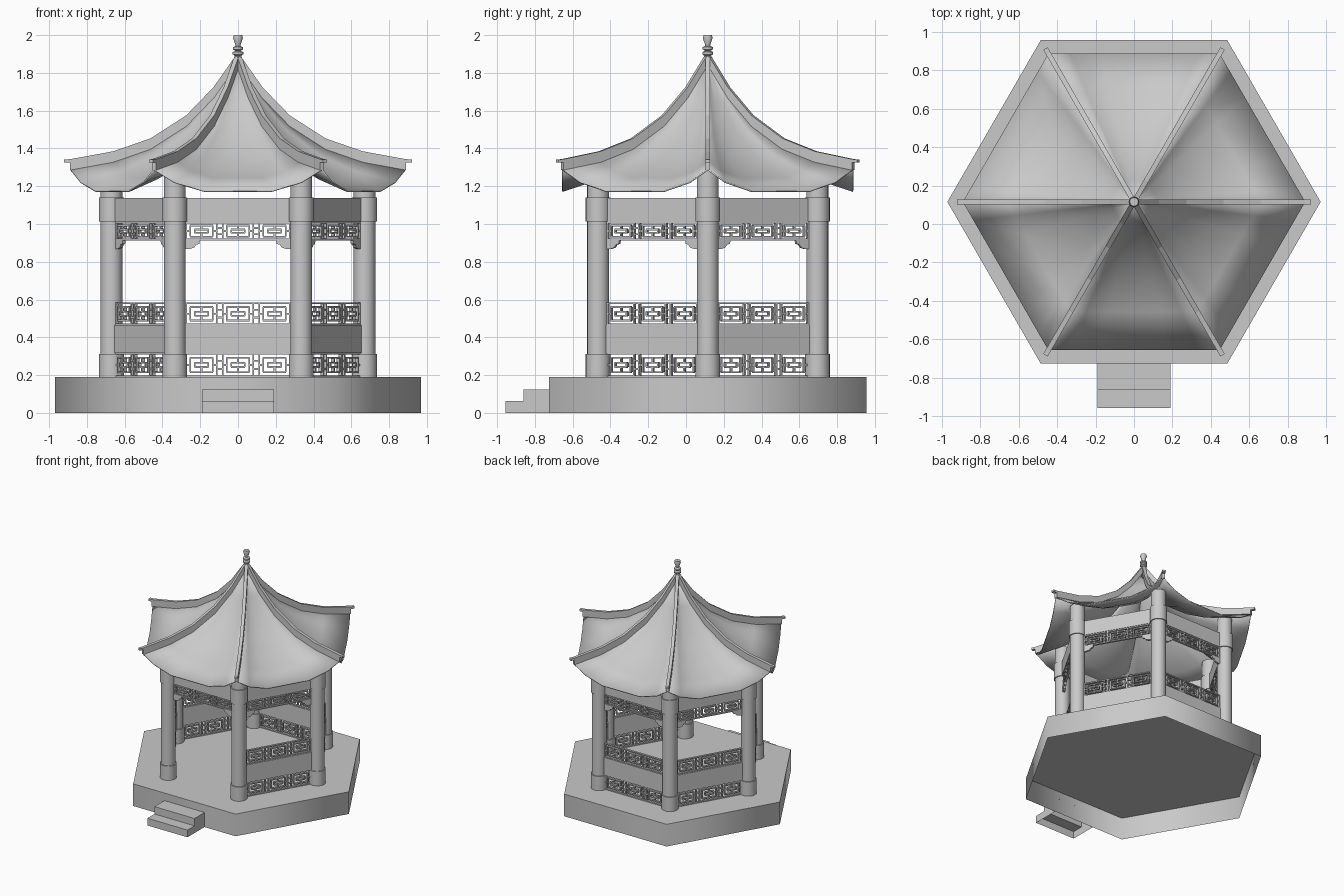
import bpy, bmesh
from math import radians, cos, pi
from mathutils import Matrix, Vector

if "Cube" in bpy.data.objects:
    bpy.data.objects.remove(bpy.data.objects["Cube"])

CENTRE = Matrix.Translation((0, 0.115, 0))
PILLAR_R = 0.67            # radius of the pillar circle
WALL = PILLAR_R * cos(pi / 6)
SIDES = [CENTRE @ Matrix.Rotation(k * pi / 3, 4, 'Z') for k in range(6)]  # local -y is outward
CORNER_TURN = Matrix.Rotation(pi / 6, 4, 'Z')    # turns a frame from a side to a corner
SPAN = 0.56                # clear width between pillars
EAVE_R = 0.89

stone = bpy.data.materials.new("light_grey_stone")
stone.use_nodes = True
GREY = (0.588, 0.588, 0.588, 1)
stone.diffuse_color = GREY
stone.node_tree.nodes["Principled BSDF"].inputs["Base Color"].default_value = GREY


def finish(name, bm, angle=None, recalc=True):
    """Turn a bmesh into a named object, smooth below the given angle."""
    if recalc:
        bmesh.ops.recalc_face_normals(bm, faces=bm.faces)
    mesh = bpy.data.meshes.new(name)
    bm.to_mesh(mesh)
    bm.free()
    mesh.materials.append(stone)
    obj = bpy.data.objects.new(name, mesh)
    bpy.context.collection.objects.link(obj)
    if angle:
        bpy.ops.object.select_all(action='DESELECT')
        obj.select_set(True)
        bpy.context.view_layer.objects.active = obj
        bpy.ops.object.shade_smooth_by_angle(angle=radians(angle))
    return obj


def box(bm, frame, x, y, z):
    """Box from (low, high) ranges on each axis."""
    size = [b - a for a, b in (x, y, z)]
    mid = [(a + b) / 2 for a, b in (x, y, z)]
    bmesh.ops.create_cube(bm, size=1, matrix=frame @ Matrix.Translation(mid) @ Matrix.Diagonal((*size, 1)))


def cylinder(bm, frame, r, z0, z1, sides=24):
    bmesh.ops.create_cone(bm, cap_ends=True, segments=sides, radius1=r, radius2=r, depth=z1 - z0,
                          matrix=frame @ Matrix.Translation((0, 0, (z0 + z1) / 2)))


def prism(bm, frame, outline, axis, low, high):
    """Extrude a 2D outline (a, z) along local x or y."""
    def put(a, z, d):
        return bm.verts.new(frame @ Vector((d, a, z) if axis == 'x' else (a, d, z)))
    ends = [[put(a, z, d) for a, z in outline] for d in (low, high)]
    for ring in ends:
        bm.faces.new(ring)
    for i in range(len(outline)):
        j = (i + 1) % len(outline)
        bm.faces.new((ends[0][i], ends[0][j], ends[1][j], ends[1][i]))


def drop_faces(bm, test):
    bmesh.ops.recalc_face_normals(bm, faces=bm.faces)
    bmesh.ops.delete(bm, geom=[f for f in bm.faces if test(f.calc_center_median())], context='FACES_ONLY')


# Hexagonal plinth with corners on the x axis, open underneath
bm = bmesh.new()
cylinder(bm, CENTRE @ CORNER_TURN, 0.97, 0, 0.19, 6)
drop_faces(bm, lambda c: c.z < 0.001)
finish("plinth", bm, 65, recalc=False)

# Two front steps, open underneath and against the plinth
bm = bmesh.new()
prism(bm, Matrix(), [(-0.725, 0), (-0.725, 0.125), (-0.86, 0.125), (-0.86, 0.062), (-0.955, 0.062), (-0.955, 0)],
      'x', -0.19, 0.19)
drop_faces(bm, lambda c: c.z < 0.001 or c.y > -0.726)
finish("front_steps", bm, recalc=False)

# Pillars with a foot and a head collar
pillars, collars = bmesh.new(), bmesh.new()
for side in SIDES:
    spot = side @ Matrix.Translation((PILLAR_R / 2, -WALL, 0))
    cylinder(pillars, spot, 0.058, 0.19, 1.28)
    cylinder(collars, spot, 0.066, 0.19, 0.312)
    cylinder(collars, spot, 0.066, 1.012, 1.14)
finish("pillars", pillars, 40)
finish("pillar_collars", collars, 40)


# Fretwork band: rails, three nested-frame motifs, and ties between them
def fretwork(bm, side, z0, z1):
    bar = 0.009
    mid = (z0 + z1) / 2
    h = z1 - z0
    depth = (-WALL - 0.009, -WALL + 0.009)

    def across(xa, xb, z):
        box(bm, side, (xa, xb), depth, (z - bar / 2, z + bar / 2))

    def upright(x, za, zb):
        box(bm, side, (x - bar / 2, x + bar / 2), depth, (za, zb))

    across(-SPAN / 2, SPAN / 2, z0 + bar / 2)
    across(-SPAN / 2, SPAN / 2, z1 - bar / 2)
    for cx in (-0.193, 0, 0.193):
        for s in (-1, 1):
            upright(cx + s * 0.081, z0, z1)                      # outer frame
            upright(cx + s * 0.06, mid - h * 0.3, mid + h * 0.3)   # middle frame
            across(cx - 0.06, cx + 0.06, mid + s * h * 0.3)
            across(cx - 0.036, cx + 0.036, mid + s * h * 0.09)     # inner slot
            upright(cx + s * 0.036, mid - h * 0.09, mid + h * 0.09)
            across(cx + s * 0.0705 - 0.0105, cx + s * 0.0705 + 0.0105, mid)
            upright(cx, mid + s * h * 0.2 - h * 0.1, mid + s * h * 0.2 + h * 0.1)
    for cx in (-0.0965, 0.0965):
        for s in (-1, 1):
            across(cx - 0.0155, cx + 0.0155, mid + s * h * 0.17)


lintels, friezes, brackets = bmesh.new(), bmesh.new(), bmesh.new()
panels, rails = bmesh.new(), bmesh.new()
BRACKET = [(0.285, 0.915), (0.2, 0.915), (0.205, 0.895), (0.222, 0.89), (0.232, 0.875), (0.255, 0.868), (0.285, 0.868)]
for k, side in enumerate(SIDES):
    beam = (-WALL - 0.014, -WALL + 0.014)
    box(lintels, side, (-SPAN / 2, SPAN / 2), beam, (1.012, 1.138))
    fretwork(friezes, side, 0.913, 1.012)
    for s in (-1, 1):
        prism(brackets, side, [(s * a, z) for a, z in BRACKET], 'y', -WALL - 0.009, -WALL + 0.009)
    if k:                                   # the front bay is the open entrance
        box(panels, side, (-SPAN / 2, SPAN / 2), beam, (0.318, 0.465))
        fretwork(rails, side, 0.19, 0.318)
        fretwork(rails, side, 0.465, 0.585)
finish("lintels", lintels)
finish("frieze_fretwork", friezes)
finish("corner_brackets", brackets)
finish("railing_panels", panels)
finish("railing_fretwork", rails)

# Roof: ridge line as (radius, height of the ridge top), panels sag between the ridges
RIDGE = [(EAVE_R, 1.343), (0.66, 1.385), (0.464, 1.453), (0.274, 1.575), (0.13, 1.724), (0.01, 1.895)]
RIDGE_DROP = 0.05
ACROSS = (-1, -0.75, -0.4, 0.4, 0.75, 1)     # positions across a panel, flat in the middle
bm = bmesh.new()
for side in SIDES:
    rows = []
    for r, top in RIDGE:
        row = []
        for u in ACROSS:
            sag = 0.125 * (r / EAVE_R) ** 0.8 * (1 - abs(u) ** 2.8)
            row.append(bm.verts.new(side @ Vector((u * r / 2, -r * cos(pi / 6), top - RIDGE_DROP - sag))))
        rows.append(row)
    for a, b in zip(rows, rows[1:]):
        for i in range(len(ACROSS) - 1):
            bm.faces.new((a[i], a[i + 1], b[i + 1], b[i]))
roof = finish("roof_panels", bm, 40, recalc=False)
thick = roof.modifiers.new("thickness", 'SOLIDIFY')
thick.thickness = 0.008
thick.offset = -1

# Hip ridges with a thin lip past each corner
bm = bmesh.new()
outline = [(0.92, 1.325), (0.92, 1.342)] + RIDGE
outline += [(r, top - RIDGE_DROP - 0.008) for r, top in reversed(RIDGE)] + [(EAVE_R, 1.325)]
for side in SIDES:
    prism(bm, side @ CORNER_TURN, [(-r, z) for r, z in outline], 'x', -0.013, 0.013)
finish("hip_ridges", bm)

# Turned finial
PROFILE = [(0.02, 1.86), (0.016, 1.89), (0.028, 1.898), (0.028, 1.91), (0.015, 1.917), (0.027, 1.925),
           (0.027, 1.936), (0.013, 1.943), (0.015, 1.953), (0.026, 1.984), (0.022, 2.0), (0, 2.0)]
bm = bmesh.new()
verts = [bm.verts.new(CENTRE @ Vector((r, 0, z))) for r, z in PROFILE]
edges = [bm.edges.new(pair) for pair in zip(verts, verts[1:])]
bmesh.ops.spin(bm, geom=verts + edges, cent=CENTRE.translation, axis=(0, 0, 1), angle=2 * pi, steps=20)
bmesh.ops.remove_doubles(bm, verts=bm.verts, dist=0.0005)
finish("finial", bm, 40)
